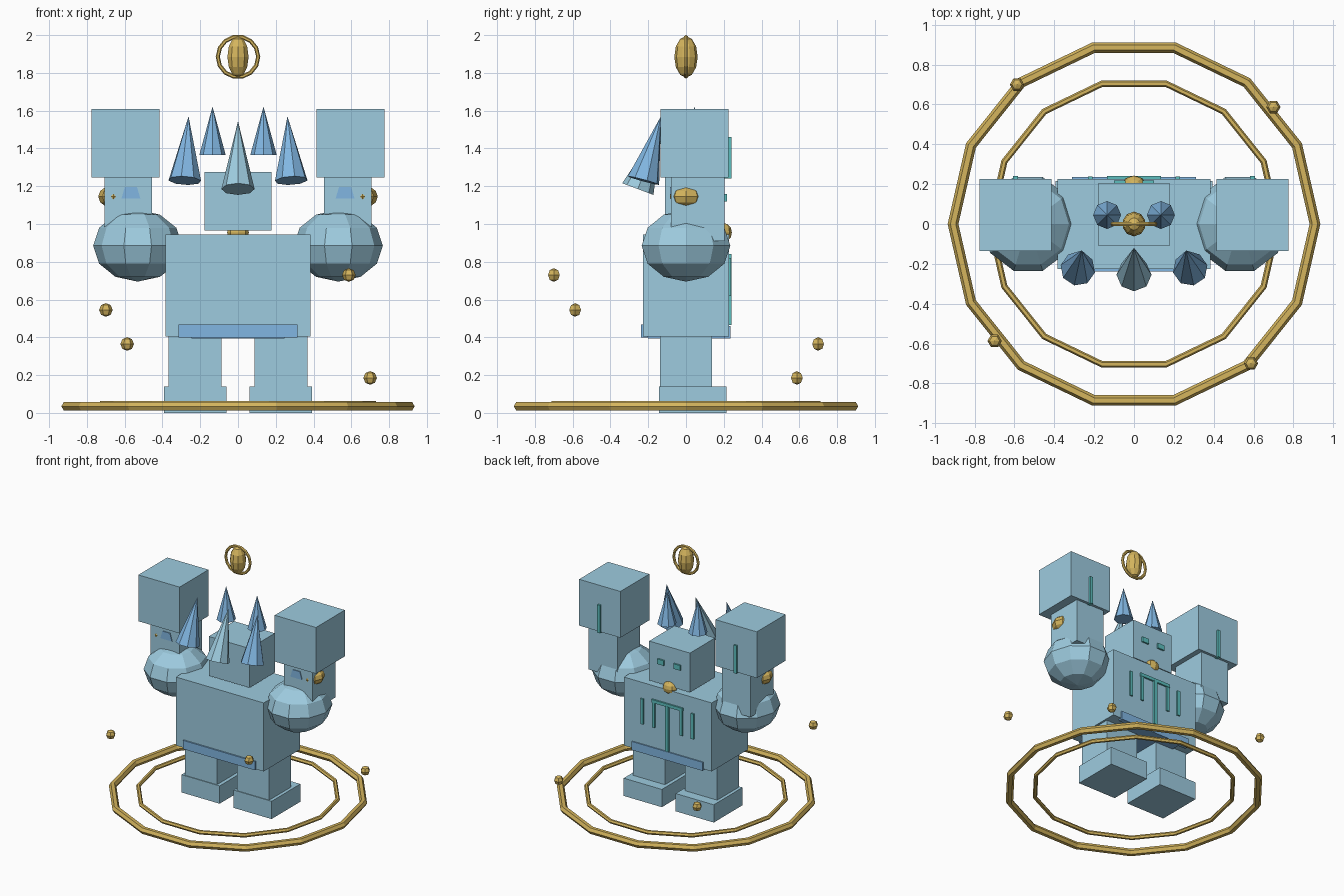
import bpy
import math
from mathutils import Vector

cube = bpy.data.objects.get("Cube")
if cube:
    bpy.data.objects.remove(cube, do_unlink=True)


def material(name, rgb):
    m = bpy.data.materials.new(name)
    m.use_nodes = True
    m.diffuse_color = (*rgb, 1)
    m.node_tree.nodes["Principled BSDF"].inputs["Base Color"].default_value = (*rgb, 1)
    return m


ICE = material("pale ice blue", (0.34, 0.60, 0.74))
BLUE = material("crystal blue", (0.22, 0.47, 0.76))
GOLD = material("gold", (0.66, 0.46, 0.11))
TEAL = material("teal glow", (0.11, 0.52, 0.52))


def finish(name, mat):
    ob = bpy.context.object
    ob.name = name
    ob.data.materials.append(mat)
    return ob


def box(name, mat, xs, ys, zs):
    """Box from its extents along each axis."""
    lo, hi = Vector((xs[0], ys[0], zs[0])), Vector((xs[1], ys[1], zs[1]))
    bpy.ops.mesh.primitive_cube_add(size=1, location=(lo + hi) / 2)
    ob = finish(name, mat)
    ob.scale = hi - lo
    return ob


def side_box(name, mat, side, xs, ys, zs):
    return box(name, mat, sorted(side * x for x in xs), ys, zs)


def ball(name, mat, loc, radii, segments=10, rings=6, turn=0):
    bpy.ops.mesh.primitive_uv_sphere_add(segments=segments, ring_count=rings, radius=1,
                                         location=loc, rotation=(0, 0, turn))
    ob = finish(name, mat)
    ob.scale = radii
    return ob


def spike(name, mat, base, tip, radius):
    base, tip = Vector(base), Vector(tip)
    axis = tip - base
    bpy.ops.mesh.primitive_cone_add(vertices=8, radius1=radius, depth=axis.length,
                                    location=(base + tip) / 2)
    ob = finish(name, mat)
    ob.rotation_euler = axis.to_track_quat('Z', 'Y').to_euler()
    return ob


def ring(name, loc, major, minor, rotation=(0, 0, 0)):
    bpy.ops.mesh.primitive_torus_add(major_segments=14, minor_segments=6, major_radius=major,
                                     minor_radius=minor, location=loc, rotation=rotation)
    return finish(name, GOLD)


# Torso, head and belt
box("torso", ICE, (-0.383, 0.383), (-0.227, 0.227), (0.405, 0.945))
box("head", ICE, (-0.178, 0.178), (-0.11, 0.205), (0.965, 1.275))
box("pelvis", BLUE, (-0.245, 0.245), (-0.2, 0.2), (0.393, 0.42))
box("belt_front", BLUE, (-0.315, 0.315), (-0.238, -0.2), (0.4, 0.468))
box("belt_back", BLUE, (-0.31, 0.31), (0.2, 0.236), (0.393, 0.46))
ball("collar_gem", GOLD, (0, 0.2, 0.955), (0.058, 0.043, 0.05), 8)

# Glowing marks on the chest
box("chest_bar", TEAL, (-0.135, 0.135), (0.22, 0.24), (0.815, 0.84))
box("chest_stem", TEAL, (-0.014, 0.014), (0.22, 0.242), (0.465, 0.82))

for side, label in ((1, "left"), (-1, "right")):
    # Legs
    side_box(label + "_leg", ICE, side, (0.088, 0.368), (-0.137, 0.137), (0.13, 0.41))
    side_box(label + "_foot", ICE, side, (0.06, 0.393), (-0.143, 0.215), (0, 0.14))

    # Arms raised beside the head
    ball(label + "_shoulder", ICE, (side * 0.531, 0, 0.885), (0.236, 0.247, 0.19),
         turn=0).rotation_euler.z = 0
    side_box(label + "_forearm", ICE, side, (0.456, 0.706), (-0.08, 0.205), (0.91, 1.25))
    side_box(label + "_fist", ICE, side, (0.415, 0.775), (-0.135, 0.225), (1.245, 1.61))
    ball(label + "_wrist_gem", GOLD, (side * 0.66, 0, 1.145), (0.08, 0.086, 0.06), 8)
    side_box(label + "_fist_mark", TEAL, side, (0.583, 0.607), (0.2, 0.24), (1.24, 1.46))

    # Small tapered crystal plate on the forearm
    plate = side_box(label + "_forearm_crystal", BLUE, side, (0.517, 0.617),
                     (-0.086, -0.078), (1.135, 1.195))
    for v in plate.data.vertices:
        if v.co.z > 0:
            v.co.x *= 0.65

    # Eyes and chest strips
    side_box(label + "_eye", TEAL, side, (0.042, 0.1), (0.195, 0.218), (1.12, 1.16))
    for x in (0.12, 0.22):
        side_box(label + "_chest_strip", TEAL, side, (x - 0.012, x + 0.012),
                 (0.22, 0.238), (0.62, 0.82))

    # Crown and back spikes
    spike(label + "_crown_spike", BLUE, (side * 0.135, 0.045, 1.365),
          (side * 0.135, 0.045, 1.622), 0.07)
    spike(label + "_back_spike", BLUE, (side * 0.282, -0.225, 1.23),
          (side * 0.262, -0.133, 1.57), 0.088)

spike("middle_spike", ICE, (0, -0.255, 1.185), (0, -0.12, 1.545), 0.088)

# Shoulder facets: a vertex points forward and backward
for label in ("left", "right"):
    shoulder = bpy.data.objects[label + "_shoulder"]
    for v in shoulder.data.vertices:
        x, y = v.co.x, v.co.y
        v.co.x, v.co.y = -y, x

# Floating ornament
ball("halo_core", GOLD, (0, 0, 1.885), (0.059, 0.062, 0.11))
ring("halo_ring", (0, 0, 1.885), 0.107, 0.011, (math.pi / 2, 0, 0))

# Ground rings and orbiting beads
ring("outer_ground_ring", (0, 0, 0.035), 0.908, 0.027)
ring("inner_ground_ring", (0, 0, 0.048), 0.722, 0.016)
for i, z in enumerate((0.185, 0.365, 0.545, 0.73)):
    angle = math.radians(40 + 90 * i)
    ball("orbit_bead", GOLD, (0.913 * math.cos(angle), 0.913 * math.sin(angle), z),
         (0.036, 0.036, 0.036), 6, 4, math.radians(30))
